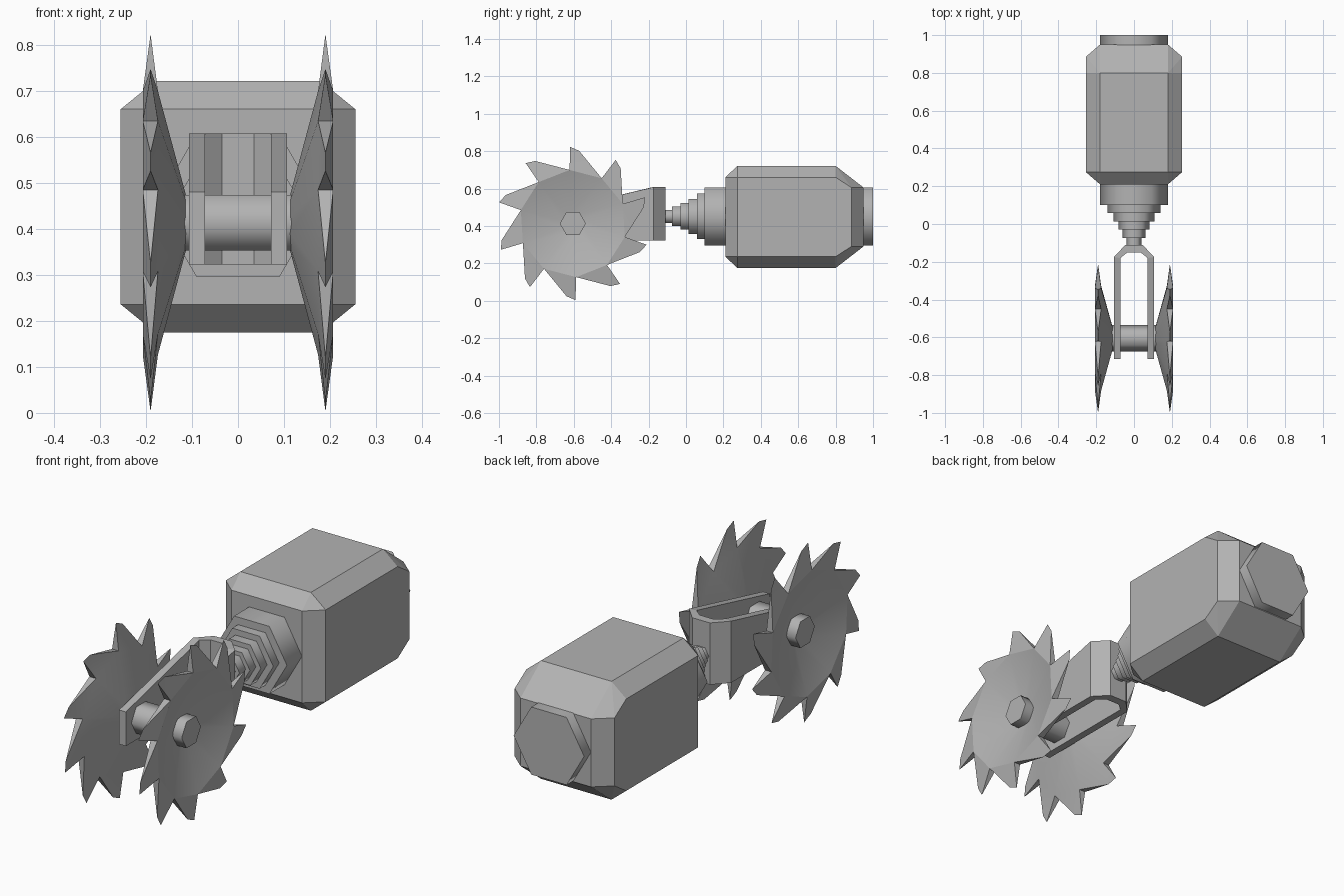
import bpy, bmesh, math

if "Cube" in bpy.data.objects:
    bpy.data.objects.remove(bpy.data.objects["Cube"])

steel = bpy.data.materials.new("grey_steel")
steel.diffuse_color = (0.45, 0.45, 0.45, 1)
steel.use_nodes = True
steel.node_tree.nodes["Principled BSDF"].inputs["Base Color"].default_value = steel.diffuse_color


def finish(name, bm, smooth_angle=None):
    bmesh.ops.recalc_face_normals(bm, faces=bm.faces)
    mesh = bpy.data.meshes.new(name)
    bm.to_mesh(mesh)
    bm.free()
    mesh.materials.append(steel)
    ob = bpy.data.objects.new(name, mesh)
    bpy.context.collection.objects.link(ob)
    if smooth_angle:
        bpy.ops.object.select_all(action='DESELECT')
        bpy.context.view_layer.objects.active = ob
        ob.select_set(True)
        bpy.ops.object.shade_smooth_by_angle(angle=math.radians(smooth_angle))
    return ob


def hex_prism(name, axis, start, end, radius, centre):
    """Six-sided rod along x or y; centre gives the other two coordinates."""
    bm = bmesh.new()
    rings = []
    for d in (start, end):
        ring = []
        for i in range(6):
            a = i * math.pi / 3
            u, z = centre[0] + radius * math.cos(a), centre[1] + radius * math.sin(a)
            ring.append(bm.verts.new((d, u, z) if axis == 'x' else (u, d, z)))
        rings.append(ring)
        bm.faces.new(ring)
    for i in range(6):
        j = (i + 1) % 6
        bm.faces.new((rings[0][i], rings[0][j], rings[1][j], rings[1][i]))
    return finish(name, bm, 65)


# Chamfered motor housing: hull of one mirrored corner set
MID = 0.448
bm = bmesh.new()
quarter = [(.18, .21, .212), (.18, .275, .273), (.255, .275, .212),
           (.18, .80, .273), (.255, .80, .212), (.255, .885, .157), (.18, .95, .157)]
for x, y, z in quarter:
    for sx in (-1, 1):
        for sz in (-1, 1):
            bm.verts.new((sx * x, y, MID + sz * z))
bmesh.ops.convex_hull(bm, input=bm.verts)
bmesh.ops.dissolve_limit(bm, angle_limit=math.radians(1), verts=bm.verts, edges=bm.edges)
finish("housing", bm)

# Rear cap and stepped neck
hex_prism("rear_cap", 'y', .90, 1.0, .18, (0, MID + .003))
steps = [(.25, .10, .18), (.12, .058, .14), (.08, .013, .108),
         (.03, -.03, .082), (-.02, -.075, .06), (-.06, -.12, .04)]
for n, (back, front, r) in enumerate(steps):
    hex_prism(f"neck_step_{n + 1}", 'y', front, back, r, (0, MID + .003))

# U-shaped fork whose arms taper towards the front
outer = [(.107, -.715), (.107, -.175), (.045, -.11)]
inner = [(.072, -.715), (.072, -.18), (.035, -.15)]


def mirrored(pts):
    return pts + [(-x, y) for x, y in reversed(pts)]


def fork_top(y):
    return .607 - .127 * max(0, -.18 - y) / .535


bm = bmesh.new()
sections = []
for o, i in zip(mirrored(outer), mirrored(inner)):
    sections.append([bm.verts.new(c) for c in (
        (*o, .322), (*o, fork_top(o[1])), (*i, fork_top(i[1])), (*i, .322))])
for a, b in zip(sections, sections[1:]):
    for k in range(4):
        m = (k + 1) % 4
        bm.faces.new((a[k], a[m], b[m], b[k]))
bm.faces.new(sections[0])
bm.faces.new(sections[-1])
finish("fork", bm)

# Axle through both blades
HUB_Y, HUB_Z = -.605, .413
hex_prism("axle", 'x', -.185, .185, .07, (HUB_Y, HUB_Z))

# Dished saw blades: two cones joined by ten pointed teeth
TEETH = 10
for side, label in ((1, "right"), (-1, "left")):
    bm = bmesh.new()

    def point(x, r, deg):
        a = math.radians(deg)
        return bm.verts.new((side * x, HUB_Y + r * math.cos(a), HUB_Z + r * math.sin(a)))

    layers = []
    for hub_x, rim_x in ((.135, .207), (.113, .174)):
        hub = [point(hub_x, .06, 93.5 - 36 * k) for k in range(TEETH)]
        rim = [point(rim_x, .287, 93.5 - 36 * k) for k in range(TEETH)]
        bm.faces.new(hub)
        layers.append((hub, rim))
    tips = [(point(.19, .41, 92 - 36 * k), point(.19, .39, 85 - 36 * k)) for k in range(TEETH)]
    for k in range(TEETH):
        j = (k + 1) % TEETH
        t1, t2 = tips[k]
        for hub, rim in layers:
            bm.faces.new((hub[k], hub[j], rim[j], rim[k]))
            bm.faces.new((rim[k], t1, t2))
            bm.faces.new((rim[k], t2, rim[j]))
        bm.faces.new((layers[0][1][k], t1, layers[1][1][k]))
        bm.faces.new((layers[0][1][j], t2, layers[1][1][j]))
    blade = finish(f"{label}_blade", bm, 20)
